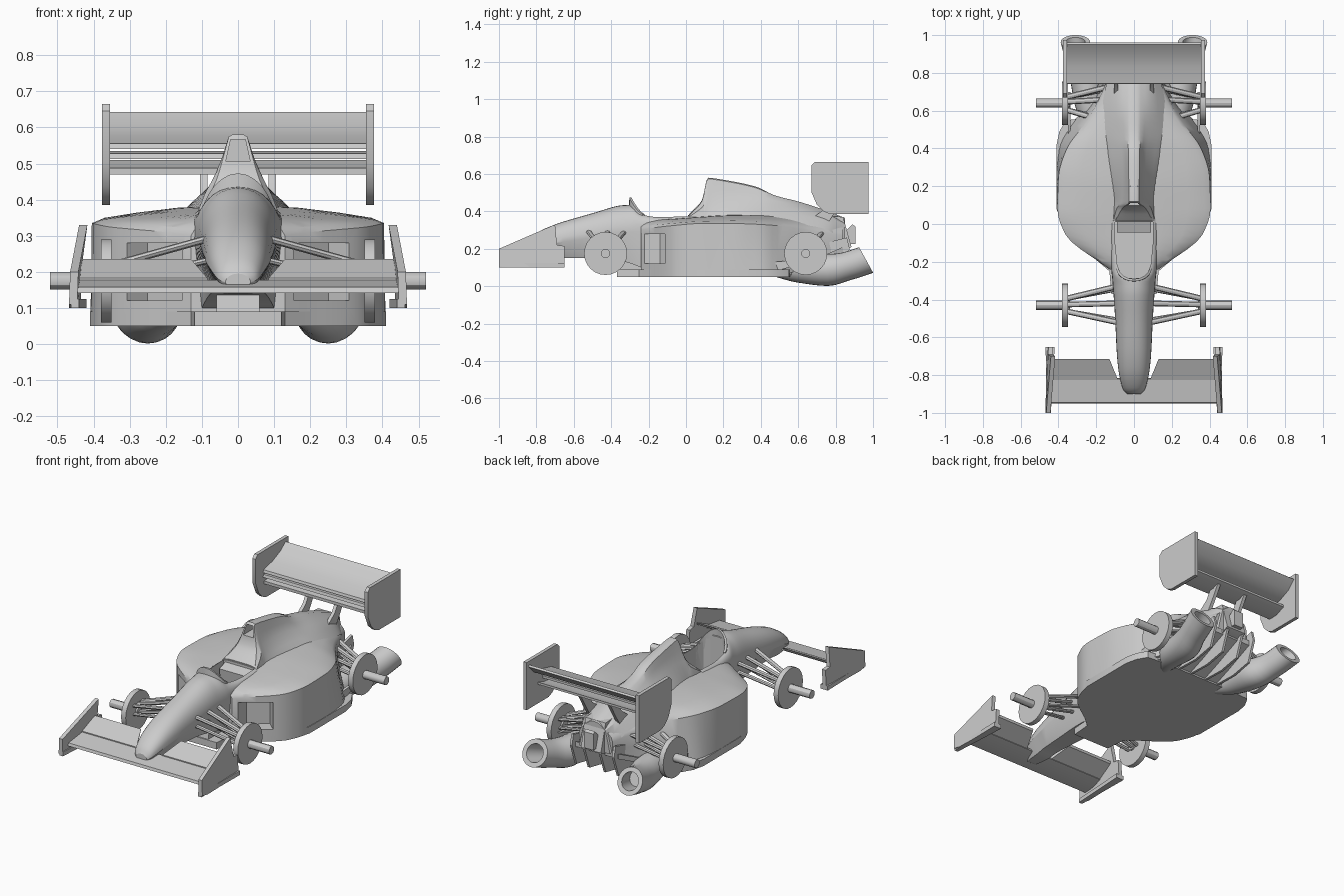
import bpy, bmesh, math
from mathutils import Vector

if "Cube" in bpy.data.objects:
    bpy.data.objects.remove(bpy.data.objects["Cube"])


def make(name, verts, faces, mirror=False):
    bm = bmesh.new()
    vs = [bm.verts.new(v) for v in verts]
    for f in faces:
        bm.faces.new([vs[i] for i in f])
    bmesh.ops.recalc_face_normals(bm, faces=bm.faces)
    me = bpy.data.meshes.new(name)
    bm.to_mesh(me)
    bm.free()
    ob = bpy.data.objects.new(name, me)
    bpy.context.collection.objects.link(ob)
    if mirror:
        ob.modifiers.new("mirror", 'MIRROR')
    return ob


def skin(name, rings, mirror=False):
    n, m = len(rings[0]), len(rings)
    faces = [(r*n+i, r*n+(i+1) % n, (r+1)*n+(i+1) % n, (r+1)*n+i)
             for r in range(m-1) for i in range(n)]
    faces += [tuple(range(n)), tuple(range((m-1)*n, m*n))]
    return make(name, [v for r in rings for v in r], faces, mirror)


def smooth_rows(rows, steps):
    """Monotone cubic interpolation between parameter rows."""
    def slope(c, i):
        if i in (0, len(rows)-1):
            j = min(i, len(rows)-2)
            return rows[j+1][c]-rows[j][c]
        a, b = rows[i][c]-rows[i-1][c], rows[i+1][c]-rows[i][c]
        return 2*a*b/(a+b) if a*b > 0 else 0
    out = []
    for i in range(len(rows)-1):
        for k in range(steps):
            t = k/steps
            out.append([(2*t**3-3*t*t+1)*p + (t**3-2*t*t+t)*slope(c, i)
                        + (3*t*t-2*t**3)*q + (t**3-t*t)*slope(c, i+1)
                        for c, (p, q) in enumerate(zip(rows[i], rows[i+1]))])
    return out + [list(rows[-1])]


def loft(name, rows, section, steps=4):
    rings = []
    for r in smooth_rows(rows, steps):
        half = section(*r[1:])
        ring = half + [(-x, z) for x, z in reversed(half[1:-1])]
        rings.append([(x, r[0], z) for x, z in ring])
    return skin(name, rings)


def prism(name, poly, axis, a, b, mirror=False):
    put = {'x': lambda p, d: (d, p[0], p[1]), 'y': lambda p, d: (p[0], d, p[1]),
           'z': lambda p, d: (p[0], p[1], d)}[axis]
    return skin(name, [[put(p, d) for p in poly] for d in (a, b)], mirror)


def rod(name, a, b, r, n=10, flat=1.0):
    a, b = Vector(a), Vector(b)
    u = (b-a).cross(Vector((0, 0, 1))).normalized()
    w = u.cross(b-a).normalized()
    ring = [u*math.cos(k*math.tau/n)*r + w*math.sin(k*math.tau/n)*r*flat for k in range(n)]
    return skin(name, [[p+v for v in ring] for p in (a, b)], True)


def cut(ob, cutter):
    cutter.hide_render = True
    m = ob.modifiers.new("cut", 'BOOLEAN')
    m.operation, m.object, m.solver = 'DIFFERENCE', cutter, 'EXACT'
    bpy.context.view_layer.objects.active = ob
    bpy.ops.object.modifier_apply(modifier=m.name)


# Nose and cockpit tub
def tub_section(zb, wb, zm, wm, zt, p):
    arc = [(wm*math.cos(k*math.pi/16)**(2/p), zm+(zt-zm)*math.sin(k*math.pi/16)**(2/p))
           for k in range(8)]
    return [(0, zb), (wb, zb)] + arc + [(0, zt)]


tub = loft("nose_and_tub", [
    (-.90, .15, .02, .17, .035, .195, 2), (-.88, .14, .03, .18, .055, .225, 2.2),
    (-.80, .14, .04, .21, .078, .285, 2.3), (-.70, .15, .045, .23, .09, .33, 2.3),
    (-.50, .15, .06, .26, .10, .39, 2.2), (-.35, .135, .08, .29, .11, .432, 2.1),
    (-.29, .12, .09, .29, .115, .435, 2.3), (-.24, .10, .10, .29, .12, .395, 3.5),
    (-.15, .08, .11, .30, .125, .375, 4.5), (0, .06, .12, .30, .13, .38, 4.5),
    (.10, .06, .12, .30, .13, .38, 4)], tub_section)


# Side pods
def pod_section(zb, xb, xo, zs, zi):
    d = zi-zs
    return [(0, zb), (xb, zb), ((xb+xo)/2, (zb+zs)/2), (xo, zs), (xo*.92, zs+d*.3),
            (xo*.7, zs+d*.58), (xo*.42, zs+d*.85), (0, zi)]


pods = loft("side_pods", [
    (-.24, .05, .13, .13, .30, .36), (-.19, .05, .20, .20, .31, .36),
    (-.06, .05, .36, .36, .325, .365), (.08, .05, .405, .405, .335, .375),
    (.25, .05, .41, .40, .335, .385), (.40, .05, .40, .355, .33, .385),
    (.52, .06, .34, .27, .32, .38), (.65, .11, .22, .19, .30, .37),
    (.84, .19, .11, .11, .27, .35)], pod_section)


# Engine cover with spine
def cover_section(wt, zt, wm, zm, wb, zb):
    return [(0, zb), (wb, zb), (wm*.55+wb*.45, zm*.6+zb*.4), (wm, zm),
            ((wm+wt)*.47, (zm+zt)/2), (wt, zt-.006), (wt*.6, zt), (0, zt)]


cover = loft("engine_cover", [
    (.015, .10, .385, .11, .37, .12, .30), (.085, .06, .46, .09, .42, .125, .30),
    (.12, .026, .58, .065, .46, .13, .30), (.25, .028, .56, .06, .46, .15, .33),
    (.38, .03, .53, .065, .45, .17, .34), (.47, .032, .487, .08, .43, .18, .34),
    (.61, .035, .45, .09, .41, .17, .33), (.76, .035, .40, .09, .37, .14, .30),
    (.85, .03, .365, .07, .33, .10, .20)], cover_section)

# Openings: cockpit, air intake, side pod inlets
rim = [(.04, -.285), (.07, -.265), (.088, -.22), (.1, -.1), (.1, .01)]
cockpit = prism("cockpit_cutter", rim + [(-x, y) for x, y in reversed(rim)], 'z', .2, .7)
intake = prism("intake_cutter", [(-.034, .505), (.034, .505), (.02, .567), (-.02, .567)], 'y', .03, .2)
inlets = []
for s in (1, -1):
    foot = [(s*.155, -.28), (s*.155, -.14), (s*.25, -.06), (s*.31, -.115), (s*.31, -.28)]
    inlets.append(prism("inlet_cutter", foot, 'z', .12, .28))
cut(tub, cockpit)
for c in [cockpit] + inlets:
    cut(pods, c)
cut(cover, intake)
for c in [cockpit, intake] + inlets:
    bpy.data.objects.remove(c)

# Windscreen lip, seat back
rings = []
for k in range(13):
    a = math.pi*k/12
    x, y, h = .085*math.cos(a), -.225-.07*math.sin(a), .385+.088*math.sin(a)**1.5
    rings.append([(x, y, .35), (x*1.1, y-.012, .35), (x*1.1, y-.008, h), (x, y+.004, h)])
skin("windscreen", rings)
prism("headrest", [(.012, .22), (-.03, .22), (-.045, .345), (.012, .365)], 'x', -.09, .09)

# Floor plate with rising diffuser
edge = [(.12, -.37), (.13, -.25), (.2, -.19), (.36, -.06), (.41, .08), (.41, .42),
        (.395, .49), (.36, .55), (.22, .56)]
prism("floor", edge + [(-x, y) for x, y in reversed(edge)], 'z', .05, .09)
skin("diffuser", [[(-w, y, z), (w, y, z), (w, y, z+.03), (-w, y, z+.03)]
                  for y, z, w in ((.54, .052, .30), (.66, .10, .22), (.84, .18, .15))])
prism("splitter", [(-.37, .05), (-.2, .05), (-.2, .16), (-.35, .16)], 'x', -.06, .06)
prism("floor_flick", [(.34, .07), (.5, .085), (.7, .15), (.42, .125)], 'x', .335, .35, True)

# Front wing
prism("front_wing_main", [(-.95, .142), (-.945, .158), (-.82, .178), (-.815, .165), (-.88, .145)],
      'x', -.45, .45)
skin("front_wing_flap", [[(x0, -.825, .165), (x1, -.72, .222), (x1, -.715, .235), (x0, -.825, .183)]
                         for x0, x1 in ((.085, .13), (.445, .44))], True)
prof = [(-1, .11, .46), (-1, .20, .457), (-.70, .33, .432), (-.69, .22, .447), (-.65, .215, .445),
        (-.65, .10, .452), (-.95, .10, .46)]
skin("front_wing_endplate", [[(x+d, y, z) for y, z, x in prof] for d in (-.015, .008)], True)
prism("front_endplate_foot", [(.44, -1), (.462, -1), (.468, -.65), (.42, -.65)], 'z', .10, .125, True)

# Rear wing
plate = [(.67, .505), (.67, .645), (.69, .665), (.975, .665), (.975, .385), (.77, .385), (.735, .40),
         (.70, .435)]
prism("rear_wing_endplate", plate, 'x', .355, .376, True)
prism("rear_wing_main", [(.74, .54), (.745, .555), (.83, .575), (.90, .605), (.95, .643), (.96, .635),
                         (.91, .585), (.84, .553)], 'x', -.36, .36)
prism("rear_wing_middle", [(.74, .512), (.745, .528), (.83, .534), (.83, .52)], 'x', -.36, .36)
prism("rear_wing_lower", [(.75, .47), (.75, .487), (.81, .492), (.87, .51), (.87, .497), (.81, .472)],
      'x', -.36, .36)
prism("rear_wing_pylon", [(.67, .36), (.76, .34), (.80, .40), (.85, .485), (.79, .485), (.75, .42)],
      'x', .085, .105, True)

# Exhaust horns, hollow at the back
pipe = smooth_rows([(.18, .46, .10, .045, 0), (.23, .60, .095, .075, -.1), (.25, .75, .087, .086, .1),
                    (.285, .86, .107, .077, .35), (.31, .963, .14, .078, .5)], 4)
pipe += [(.31, .963, .14, .052, .5), (.275, .85, .105, .045, .4)]
skin("exhaust_horn", [[(x+r*math.cos(a), y-r*math.sin(a)*math.sin(t), z+r*math.sin(a)*math.cos(t))
                       for a in [k*math.tau/24 for k in range(24)]] for x, y, z, r, t in pipe], True)

# Gearbox, tail light, diffuser strakes
prism("gearbox", [(.68, .15), (.84, .19), (.885, .21), (.84, .37), (.70, .38)], 'x', -.065, .065)
prism("tail_light", [(.86, .225), (.905, .225), (.905, .32), (.89, .33), (.86, .30)], 'x', -.03, .03)
for x in (.045, .13):
    prism("diffuser_strake", [(.52, .055), (.70, .05), (.83, .075), (.875, .20), (.86, .26), (.7, .22)],
          'x', x, x+.014, True)

# Hubs and suspension arms
for end, y, inner in (("front", -.43, [(.09, -.33), (.09, -.52), (.09, -.42)]),
                      ("rear", .64, [(.14, .54), (.12, .73), (.13, .66)])):
    rod(end+"_hub", (.35, y, .175), (.38, y, .175), .115, 24)
    rod(end+"_axle", (.34, y, .175), (.52, y, .175), .024, 12)
    for x, yi in inner:
        yo = y + (yi-y)*.35
        rod(end+"_upper_arm", (x, yi, .29), (.36, yo, .215), .015, 8, .7)
        rod(end+"_lower_arm", (x-.02, y+(yi-y)*.9, .235), (.36, yo, .165), .013, 8, .7)

# Smooth shading with sharp creases
bpy.ops.object.select_all(action='SELECT')
bpy.context.view_layer.objects.active = tub
bpy.ops.object.shade_smooth_by_angle(angle=math.radians(30))
